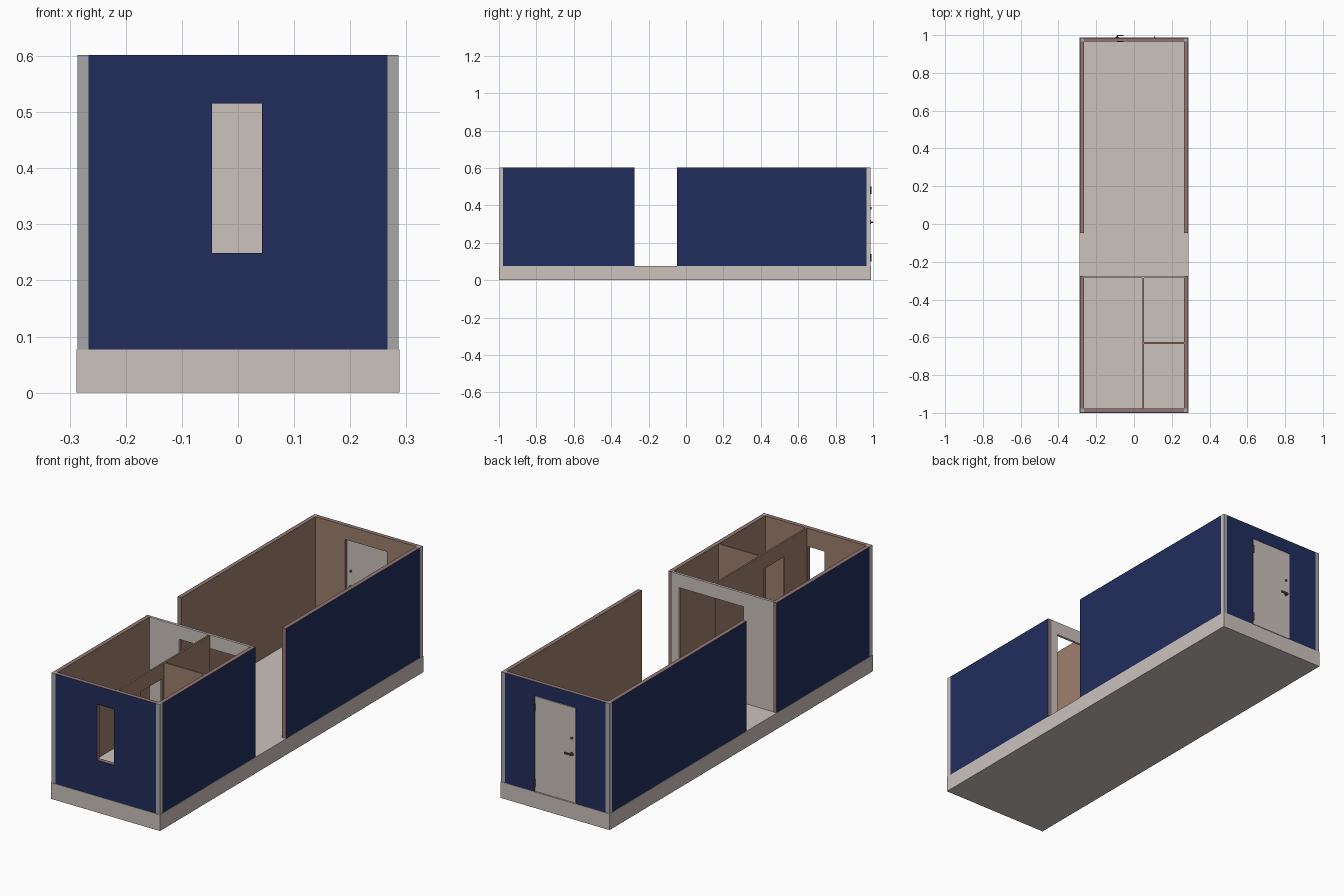
import bpy
import bmesh
from mathutils import Vector

cube = bpy.data.objects.get("Cube")
if cube:
    bpy.data.objects.remove(cube, do_unlink=True)


def material(name, r, g, b):
    # 0-255 display colour converted to linear
    lin = [((c / 255 + 0.055) / 1.055) ** 2.4 for c in (r, g, b)] + [1]
    m = bpy.data.materials.new(name)
    m.use_nodes = True
    m.diffuse_color = lin
    m.node_tree.nodes["Principled BSDF"].inputs["Base Color"].default_value = lin
    return m


beige = material("warm_white", 204, 194, 188)
navy = material("navy_cladding", 33, 45, 92)
brown = material("brown_lining", 158, 127, 109)
mauve = material("mauve_wall_core", 148, 118, 118)
gray = material("gray_trim", 167, 167, 170)
dark = material("dark_metal", 85, 82, 80)


def finish(bm, name, mats, rule=None):
    bmesh.ops.recalc_face_normals(bm, faces=bm.faces)
    for f in bm.faces:
        f.material_index = rule(f.normal) if rule else 0
    me = bpy.data.meshes.new(name)
    bm.to_mesh(me)
    bm.free()
    for m in mats:
        me.materials.append(m)
    ob = bpy.data.objects.new(name, me)
    bpy.context.collection.objects.link(ob)
    return ob


def box(name, lo, hi, mats, rule=None):
    lo, hi = Vector(lo), Vector(hi)
    bm = bmesh.new()
    bmesh.ops.create_cube(bm, size=1)
    for v in bm.verts:
        v.co = (lo + hi) / 2 + v.co * (hi - lo)
    return finish(bm, name, mats, rule)


def cylinder(name, centre, radius, depth, mat, along_y=True):
    bm = bmesh.new()
    bmesh.ops.create_cone(bm, cap_ends=True, segments=16, radius1=radius,
                          radius2=radius, depth=depth)
    for v in bm.verts:
        p = Vector((v.co.x, v.co.z, v.co.y)) if along_y else v.co.copy()
        v.co = p + Vector(centre)
    ob = finish(bm, name, [mat])
    for p in ob.data.polygons:
        p.use_smooth = len(p.vertices) == 4
    return ob


FLOOR, TOP = 0.077, 0.602
W, T = 0.286, 0.02
FRONT, BACK = -0.998, 0.986


def wall(name, axis, span, v0, v1, mats, holes=(), outward=0):
    """Upright panel running along an axis, with rectangular openings
    (u0, u1, z0, z1); slots: outer face, inner face, edges."""
    us = sorted({*span, *(u for h in holes for u in h[:2])})
    zs = sorted({FLOOR, TOP, *(z for h in holes for z in h[2:])})
    place = (lambda u, v, z: (u, v, z)) if axis == "x" else (lambda u, v, z: (v, u, z))
    bm = bmesh.new()
    for a, b in zip(us, us[1:]):
        for c, d in zip(zs, zs[1:]):
            mu, mz = (a + b) / 2, (c + d) / 2
            if any(h[0] < mu < h[1] and h[2] < mz < h[3] for h in holes):
                continue
            bm.faces.new([bm.verts.new(place(u, v0, z))
                          for u, z in ((a, c), (b, c), (b, d), (a, d))])
    bmesh.ops.remove_doubles(bm, verts=bm.verts, dist=0.0001)
    res = bmesh.ops.extrude_face_region(bm, geom=bm.faces[:], use_keep_orig=True)
    moved = [g for g in res["geom"] if isinstance(g, bmesh.types.BMVert)]
    bmesh.ops.translate(bm, verts=moved, vec=place(0, v1 - v0, 0))

    def rule(n):
        c = n.y if axis == "x" else n.x
        if abs(c) < 0.5:
            return 2
        return 0 if c * outward > 0 else 1
    return finish(bm, name, mats, rule)


# Floor slab
box("floor_slab", (-0.288, -1, 0), (0.288, 0.988, FLOOR), [beige])

# Corner posts, gray on the ends and top
for sx, side in ((-1, "right"), (1, "left")):
    for y, end in ((FRONT, "front"), (BACK - T, "back")):
        xs = sorted((sx * W, sx * (W - T)))
        box(f"corner_post_{end}_{side}", (xs[0], y, FLOOR), (xs[1], y + T, TOP),
            [beige, gray], lambda n: 0 if abs(n.x) > 0.5 else 1)

# Long side walls with the middle passage left open
shell = [navy, brown, mauve]
for sx, side in ((-1, "right"), (1, "left")):
    for part, span in (("front", (FRONT + T, -0.275)), ("back", (-0.047, BACK - T))):
        wall(f"side_wall_{part}_{side}", "y", span, sx * W, sx * (W - T), shell, outward=sx)

# End walls with window and door openings
inner = (T - W, W - T)
wall("front_wall", "x", inner, FRONT, FRONT + T, shell,
     [(-0.046, 0.043, 0.249, 0.515)], -1)
wall("back_wall", "x", inner, BACK - T, BACK, shell,
     [(-0.11, 0.11, FLOOR, 0.535)], 1)

# Inner cross wall with wide opening, and room partitions
wall("cross_wall", "x", inner, -0.287, -0.275, [beige] * 3,
     [(-0.11, 0.23, FLOOR, 0.537)])
wall("long_partition", "y", (FRONT + T, -0.287), 0.046, 0.054, [brown] * 3,
     [(-0.81, -0.65, FLOOR, 0.53)])
wall("short_partition", "x", (0.054, W - T), -0.634, -0.626, [brown] * 3)

# Back door with hinges and handles
box("back_door", (-0.108, 0.977, 0.08), (0.108, 0.987, 0.533), [beige])
for z, where in ((0.12, "lower"), (0.48, "upper")):
    cylinder(f"{where}_hinge", (0.109, 0.988, z), 0.004, 0.04, dark, along_y=False)
for y, d, where in ((0.987, 1, "outer"), (0.977, -1, "inner")):
    cylinder(f"{where}_handle_rose", (-0.088, y + d * 0.001, 0.31), 0.009, 0.003, dark)
    cylinder(f"{where}_handle_stem", (-0.088, y + d * 0.005, 0.31), 0.004, 0.01, dark)
    y0, y1 = sorted((y + d * 0.008, y + d * 0.013))
    box(f"{where}_handle_lever", (-0.091, y0, 0.306), (-0.055, y1, 0.314), [dark])
    cylinder(f"{where}_lock", (-0.088, y + d * 0.002, 0.385), 0.006, 0.004, dark)
